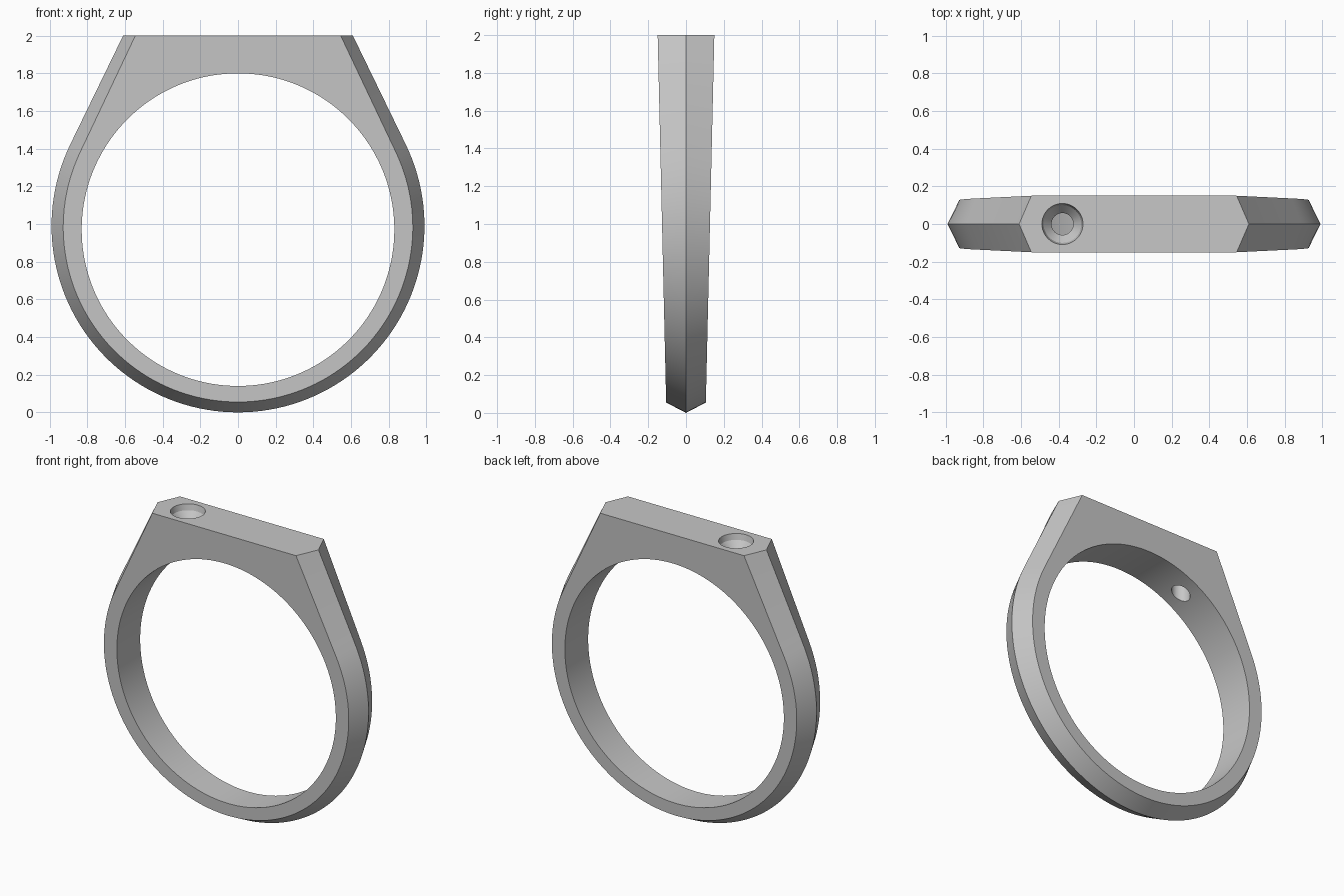
import bpy, bmesh, math

cube = bpy.data.objects.get("Cube")
if cube:
    bpy.data.objects.remove(cube)

metal = bpy.data.materials.new("grey metal")
metal.use_nodes = True
colour = (0.57, 0.57, 0.57, 1)
metal.diffuse_color = colour
metal.node_tree.nodes["Principled BSDF"].inputs["Base Color"].default_value = colour

TOP = 2.0
HOLE_Z, HOLE_R = 0.97, 0.83


def half_width(z):
    """Half thickness of the band, growing evenly towards the top."""
    return 0.105 + 0.045 * (z - 0.055) / (TOP - 0.055)


def outline(corner_x, radius, centre_z):
    """Closed signet outline: flat top, tangent flanks and a round base."""
    rise = TOP - centre_z
    tangent = math.atan2(rise, corner_x) - math.acos(radius / math.hypot(corner_x, rise))
    tx, tz = radius * math.cos(tangent), centre_z + radius * math.sin(tangent)
    n_top, n_flank, n_arc = 24, 12, 96
    pts = [(corner_x * (2 * i / n_top - 1), TOP) for i in range(n_top)]
    flank = [(corner_x + (tx - corner_x) * i / n_flank, TOP + (tz - TOP) * i / n_flank)
             for i in range(n_flank)]
    pts += flank
    sweep = math.pi + 2 * tangent
    for i in range(n_arc + 1):
        a = tangent - sweep * i / n_arc
        pts.append((radius * math.cos(a), centre_z + radius * math.sin(a)))
    pts += [(-x, z) for x, z in reversed(flank[1:])]
    return pts


def make_object(name, bm):
    bmesh.ops.recalc_face_normals(bm, faces=bm.faces[:])
    mesh = bpy.data.meshes.new(name)
    bm.to_mesh(mesh)
    bm.free()
    mesh.materials.append(metal)
    obj = bpy.data.objects.new(name, mesh)
    bpy.context.collection.objects.link(obj)
    return obj


def bridge(bm, a, b):
    n = len(a)
    for i in range(n):
        j = (i + 1) % n
        bm.faces.new((a[i], a[j], b[j], b[i]))


# Ring body: ridge, front and back edges, and finger hole
ridge = outline(0.61, 0.99, 0.99)
edge = outline(0.545, 0.928, 0.983)
hole = []
for x, z in edge:
    a = math.atan2(z - HOLE_Z, x)
    hole.append((HOLE_R * math.cos(a), HOLE_Z + HOLE_R * math.sin(a)))

bm = bmesh.new()


def loop(points, side):
    return [bm.verts.new((x, side * half_width(z), z)) for x, z in points]


loops = [loop(ridge, 0), loop(edge, -1), loop(hole, -1), loop(hole, 1), loop(edge, 1)]
for i in range(len(loops)):
    bridge(bm, loops[i], loops[(i + 1) % len(loops)])
ring = make_object("ring_band", bm)

# Stone seat: shallow round wall, cone and narrow through hole
bm = bmesh.new()
seat = [(0.109, 2.05), (0.109, 2.0), (0.1, 1.96), (0.058, 1.91), (0.058, 1.6)]
n = 48
rows = [[bm.verts.new((-0.38 + r * math.cos(math.tau * i / n), r * math.sin(math.tau * i / n), z))
         for i in range(n)] for r, z in seat]
for upper, lower in zip(rows, rows[1:]):
    bridge(bm, upper, lower)
bm.faces.new(rows[0])
bm.faces.new(rows[-1])
cutter = make_object("stone_seat_cutter", bm)
cutter.hide_render = True

cut = ring.modifiers.new("stone seat", 'BOOLEAN')
cut.operation = 'DIFFERENCE'
cut.solver = 'EXACT'
cut.object = cutter

bpy.ops.object.select_all(action='DESELECT')
ring.select_set(True)
bpy.context.view_layer.objects.active = ring
bpy.ops.object.modifier_apply(modifier=cut.name)
bpy.data.objects.remove(cutter)
bpy.ops.object.shade_smooth_by_angle(angle=math.radians(20))
